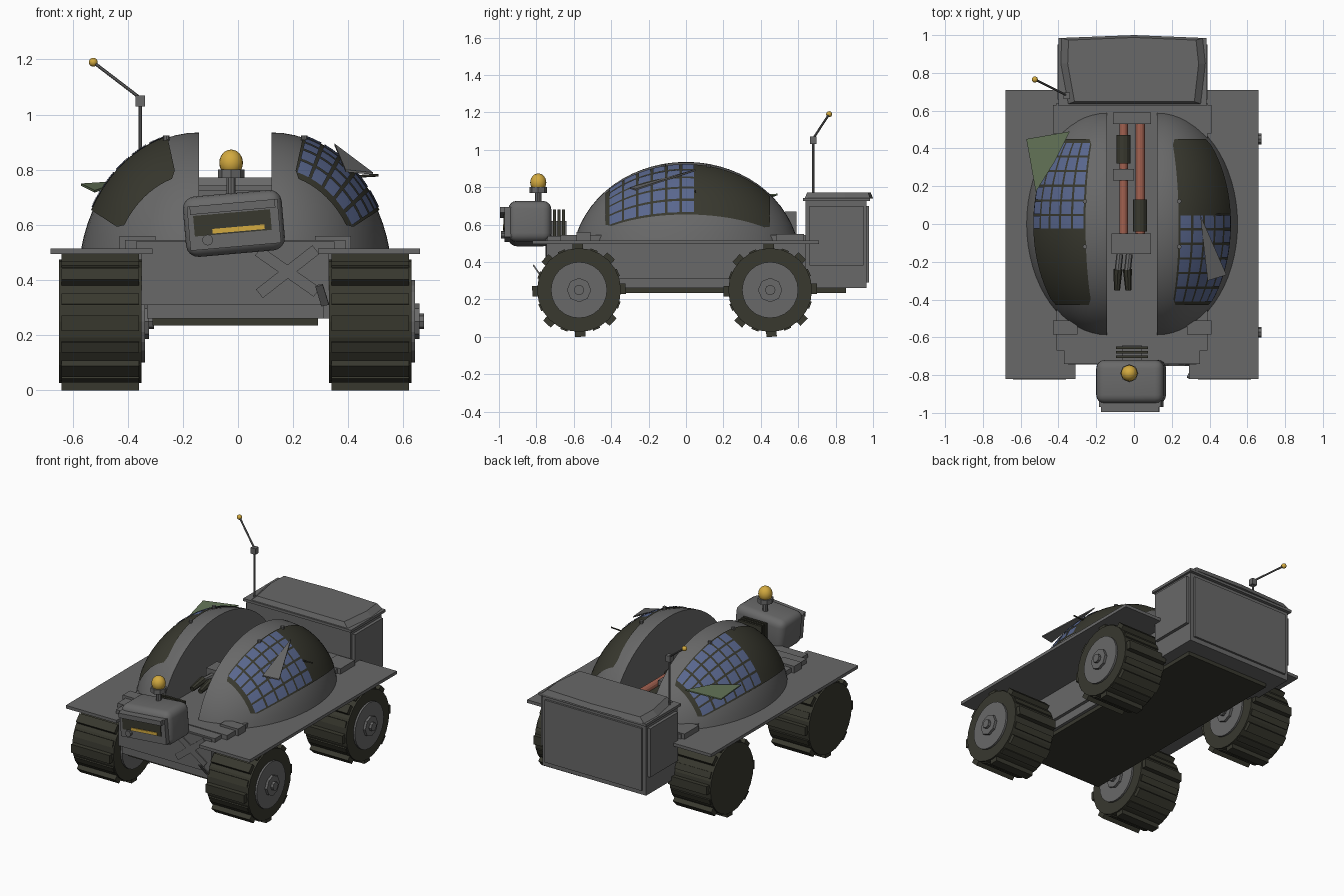
import bpy, bmesh, math
from mathutils import Vector, Matrix

if "Cube" in bpy.data.objects:
    bpy.data.objects.remove(bpy.data.objects["Cube"], do_unlink=True)


def material(name, rgb):
    m = bpy.data.materials.new(name)
    m.use_nodes = True
    m.diffuse_color = (*rgb, 1)
    m.node_tree.nodes["Principled BSDF"].inputs["Base Color"].default_value = (*rgb, 1)
    return m


GREY = material("hull_grey", (0.14, 0.14, 0.14))
DARK = material("dark_olive", (0.04, 0.04, 0.028))
BLUE = material("solar_blue", (0.10, 0.135, 0.27))
YELLOW = material("lamp_yellow", (0.65, 0.40, 0.05))
COPPER = material("copper_rod", (0.36, 0.12, 0.08))
GREEN = material("pale_green", (0.13, 0.18, 0.10))


def finish(name, bm, mat, smooth=False):
    bmesh.ops.recalc_face_normals(bm, faces=bm.faces)
    me = bpy.data.meshes.new(name)
    bm.to_mesh(me)
    bm.free()
    ob = bpy.data.objects.new(name, me)
    bpy.context.collection.objects.link(ob)
    me.materials.append(mat)
    if smooth:
        bpy.ops.object.select_all(action="DESELECT")
        ob.select_set(True)
        bpy.context.view_layer.objects.active = ob
        bpy.ops.object.shade_smooth_by_angle(angle=math.radians(35))
    return ob


def box(name, lo, hi, mat=GREY, bevel=0, xf=None):
    """Box between two corners, optionally rounded and then transformed."""
    bm = bmesh.new()
    lo, hi = Vector(lo), Vector(hi)
    bmesh.ops.create_cube(bm, size=1, matrix=Matrix.Translation((lo + hi) / 2) @ Matrix.Diagonal((*(hi - lo), 1)))
    if bevel:
        bmesh.ops.bevel(bm, geom=bm.edges[:], offset=bevel, segments=4, affect="EDGES", profile=0.5)
    if xf:
        bm.transform(xf)
    return finish(name, bm, mat, bool(bevel))


def rod(name, a, b, r, mat=GREY, seg=12, r2=None, smooth=False):
    """Cylinder or cone from a to b."""
    bm = bmesh.new()
    a, b = Vector(a), Vector(b)
    rot = (b - a).to_track_quat("Z", "Y").to_matrix().to_4x4()
    bmesh.ops.create_cone(bm, cap_ends=True, segments=seg, radius1=r, radius2=r if r2 is None else r2,
                          depth=(b - a).length, matrix=Matrix.Translation((a + b) / 2) @ rot)
    return finish(name, bm, mat, smooth)


def ball(name, c, size, mat):
    bm = bmesh.new()
    bmesh.ops.create_uvsphere(bm, u_segments=20, v_segments=12, radius=1,
                              matrix=Matrix.Translation(c) @ Matrix.Diagonal((*size, 1)))
    return finish(name, bm, mat, True)


def shard(name, pts, mat):
    """Thin loose plate from corner points."""
    bm = bmesh.new()
    f = bm.faces.new([bm.verts.new(p) for p in pts])
    ext = bmesh.ops.extrude_face_region(bm, geom=[f])["geom"]
    bmesh.ops.translate(bm, vec=(0, 0, -0.008), verts=[v for v in ext if isinstance(v, bmesh.types.BMVert)])
    return finish(name, bm, mat)


# Chassis and deck
CX = -0.01
box("chassis", (-0.35, -0.745, 0.31), (0.33, 0.66, 0.53))
box("chassis_keel", (-0.33, -0.735, 0.26), (0.31, 0.9, 0.31))
box("belly_plate", (-0.31, -0.70, 0.235), (0.29, 0.855, 0.262), DARK)
box("deck_centre", (-0.41, -0.67, 0.51), (0.39, 0.64, 0.545))
box("deck_nose", (-0.37, -0.74, 0.51), (0.35, -0.60, 0.54))
for s, side in ((-1, "right"), (1, "left")):
    x0, x1 = sorted((CX + s * 0.30, CX + s * 0.67))
    box(side + "_fender", (x0, -0.82, 0.495), (x1, 0.71, 0.515))
    x0, x1 = sorted((CX + s * 0.29, CX + s * 0.42))
    box(side + "_step", (x0, -0.585, 0.51), (x1, -0.51, 0.56))
    box(side + "_rear_step", (x0, 0.48, 0.51), (x1, 0.63, 0.55))

# Crossed patch bars and loose plate on the nose
for i, a in enumerate((35, -38)):
    xf = Matrix.Translation((0.18, -0.748, 0.43)) @ Matrix.Rotation(math.radians(a), 4, "Y")
    box(f"patch_bar_{i}", (-0.13, -0.004, -0.02), (0.13, 0.004, 0.02), GREY, xf=xf)
tilt = Matrix.Translation((0.305, -0.79, 0.345)) @ Matrix.Rotation(0.6, 4, "X") @ Matrix.Rotation(-0.25, 4, "Y")
box("loose_plate", (-0.014, -0.004, -0.045), (0.014, 0.004, 0.045), xf=tilt)

# Wheels, all with the hub on the same side
for xn, x in (("right", -0.65), ("left", 0.33)):
    for yn, y in (("front", -0.572), ("rear", 0.45)):
        n, z, xo = f"{yn}_{xn}_", 0.25, x + 0.30
        rod(n + "tyre", (x, y, z), (xo, y, z), 0.224, DARK, 24)
        rod(n + "rim", (xo - 0.01, y, z), (xo + 0.012, y, z), 0.15, GREY, 24)
        rod(n + "hub", (xo, y, z), (xo + 0.028, y, z), 0.065, GREY, 8)
        rod(n + "hub_cap", (xo, y, z), (xo + 0.045, y, z), 0.028, GREY, 8)
        for i in range(8):
            xf = Matrix.Translation((0, y, z)) @ Matrix.Rotation(i * math.pi / 4 + 0.03, 4, "X")
            box(f"{n}lug_{i}", (x + 0.01, -0.028, -0.25), (xo - 0.01, 0.028, -0.215), DARK, xf=xf)
            xf = xf @ Matrix.Rotation(math.pi / 8, 4, "X")
            box(f"{n}rib_{i}", (x + 0.01, -0.02, -0.23), (xo - 0.01, 0.02, -0.21), DARK, xf=xf)

# Split dome
HALF, RX, RY, RZ, ZC = 0.132, 0.437, 0.61, 0.535, 0.40


def dome_point(s, y, deg, off=0.0):
    k = math.sqrt(1 - (y / RY) ** 2)
    t = math.radians(deg)
    return Vector((CX + s * (HALF + (RX * k + off) * math.cos(t)), y, ZC + (RZ * k + off) * math.sin(t)))


def patch(name, s, y0, y1, t0, t1, off, mat, n=4, m=4, taper=0.0):
    """Plate that follows the dome, raised by off."""
    bm = bmesh.new()
    rows = []
    for i in range(n + 1):
        y = y0 + (y1 - y0) * i / n
        cut = taper if i in (0, n) else 0
        rows.append([bm.verts.new(dome_point(s, y, t0 + cut + (t1 - t0 - 2 * cut) * j / m, off)) for j in range(m + 1)])
    for a, b in zip(rows, rows[1:]):
        for j in range(m):
            bm.faces.new((a[j], b[j], b[j + 1], a[j + 1]))
    ob = finish(name, bm, mat, True)
    if (ob.data.polygons[0].normal.x * s) < 0:
        ob.data.flip_normals()
    return ob


for s, side in ((-1, "right"), (1, "left")):
    bm = bmesh.new()
    bmesh.ops.create_uvsphere(bm, u_segments=64, v_segments=32, radius=1,
                              matrix=Matrix.Translation((CX + s * HALF, 0, ZC)) @ Matrix.Diagonal((RX, RY, RZ, 1)))
    for co, no in (((0, 0, 0.515), (0, 0, -1)), ((CX + s * HALF, 0, 0), (-s, 0, 0))):
        cut = bmesh.ops.bisect_plane(bm, geom=bm.verts[:] + bm.edges[:] + bm.faces[:], dist=1e-5,
                                     plane_co=co, plane_no=no, clear_outer=True)
        edges = [e for e in cut["geom_cut"] if isinstance(e, bmesh.types.BMEdge)]
        bmesh.ops.holes_fill(bm, edges=edges)
    finish(side + "_dome", bm, GREY, True)
    # Dark backing with a grid of solar cells on one end
    patch(side + "_panel_backing", s, -0.43, 0.45, 28, 75, 0.006, DARK, 28, 10, 3)
    start = -0.415 if s > 0 else -0.03
    step, rise = 0.465 / 6, 46 / 5
    for i in range(6):
        for j in range(5):
            y, t = start + i * step, 28.5 + j * rise
            patch(f"{side}_cell_{i}_{j}", s, y + 0.006, y + step - 0.006, t + 0.8, t + rise - 0.8, 0.010, BLUE, 2, 2)
    for i, y in enumerate((-0.12, 0.12)):
        p = dome_point(s, y, 74)
        rod(f"{side}_stud_{i}", p, p + Vector((0, 0, 0.02)), 0.012, GREY, 8)

# Loose plates lifted off the domes
shard("green_flap", [(-0.57, 0.45, 0.75), (-0.34, 0.49, 0.765), (-0.42, 0.33, 0.76), (-0.52, 0.17, 0.725)], GREEN)
shard("grey_flap", [(0.35, 0.05, 0.895), (0.39, -0.30, 0.80), (0.49, -0.27, 0.79)], GREY)
rod("flap_pin", (0.42, 0.05, 0.775), (0.51, 0.05, 0.78), 0.005, DARK, 6)

# Folded arm in the channel
Z = 0.62
box("arm_mount", (-0.11, 0.53, 0.54), (0.09, 0.59, 0.67))
box("arm_elbow", (-0.11, 0.23, 0.55), (0.00, 0.29, 0.66))
box("arm_wrist", (-0.12, -0.16, 0.54), (0.09, -0.05, 0.66))
rod("arm_rod_right", (-0.055, -0.05, Z), (-0.055, 0.53, Z), 0.022, COPPER)
rod("arm_rod_left", (0.033, -0.05, Z), (0.033, 0.53, Z), 0.024, COPPER)
rod("arm_sleeve_right", (-0.055, 0.32, Z), (-0.055, 0.47, Z), 0.037, DARK)
rod("arm_sleeve_left", (0.033, -0.04, Z), (0.033, 0.13, Z), 0.037, DARK)
for i, x in enumerate((-0.075, -0.025)):
    rod(f"gripper_base_{i}", (x, -0.16, Z), (x - 0.01, -0.25, Z), 0.018, GREY, 8)
    rod(f"gripper_finger_{i}", (x - 0.01, -0.24, Z), (x * 1.2, -0.35, Z - 0.02), 0.024, DARK, 8, 0.016)

# Rear cargo box with crowned lid
box("cargo_box", (-0.385, 0.64, 0.26), (0.37, 0.965, 0.73))
box("cargo_side_plates", (-0.405, 0.66, 0.38), (0.39, 0.95, 0.70))
box("cargo_rear_panel", (-0.36, 0.96, 0.29), (0.345, 0.978, 0.70))
box("lid_flange", (-0.40, 0.625, 0.725), (0.385, 0.985, 0.742))
bm = bmesh.new()
outline = [(-0.35, 0.635), (0.355, 0.635), (0.38, 0.85), (0.365, 0.985), (0, 1.0), (-0.385, 0.985), (-0.39, 0.85)]
low = [bm.verts.new((x, y, 0.74)) for x, y in outline]
top = [bm.verts.new((x * 0.9, 0.82 + (y - 0.82) * 0.93, 0.772)) for x, y in outline]
bm.faces.new(low)
bm.faces.new(top)
for i in range(len(low)):
    k = (i + 1) % len(low)
    bm.faces.new((low[i], low[k], top[k], top[i]))
finish("lid_crown", bm, GREY)

# Aerial
rod("aerial_pole", (-0.355, 0.68, 0.74), (-0.355, 0.68, 1.05), 0.006, GREY, 8)
box("aerial_joint", (-0.372, 0.663, 1.03), (-0.338, 0.697, 1.07))
rod("aerial_arm", (-0.355, 0.68, 1.06), (-0.525, 0.765, 1.19), 0.006, GREY, 8)
ball("aerial_tip", (-0.525, 0.765, 1.19), (0.016, 0.016, 0.016), YELLOW)

# Neck bellows
box("neck_post", (-0.06, -0.73, 0.53), (0.04, -0.64, 0.62))
for i in range(3):
    y = -0.71 + i * 0.024
    box(f"neck_ring_{i}", (-0.095, y, 0.54), (0.075, y + 0.014, 0.68), DARK)

# Sensor head, slightly rolled
HEAD = Matrix.Translation((-0.015, -0.835, 0.605)) @ Matrix.Rotation(math.radians(-5), 4, "Y")
box("head_shell", (-0.18, -0.115, -0.11), (0.18, 0.115, 0.11), GREY, 0.045, HEAD)
box("head_face", (-0.165, -0.135, -0.085), (0.165, -0.08, 0.075), xf=HEAD)
box("head_brow", (-0.155, -0.16, 0.045), (0.155, -0.07, 0.075), xf=HEAD)
box("head_visor_slit", (-0.145, -0.140, -0.035), (0.135, -0.133, 0.04), DARK, xf=HEAD)
box("head_light_strip", (-0.08, -0.144, -0.03), (0.11, -0.138, -0.013), YELLOW, xf=HEAD)
rod("head_knob", (-0.11, -0.99, 0.545), (-0.11, -0.94, 0.545), 0.02, GREY, 10)

# Beacon lamp
B = (-0.025, -0.79)
rod("beacon_stem", (*B, 0.70), (*B, 0.78), 0.017, GREY, 10)
rod("beacon_base", (*B, 0.77), (*B, 0.80), 0.048, GREY, 8)
ball("beacon_lamp", (*B, 0.825), (0.043, 0.043, 0.048), YELLOW)
